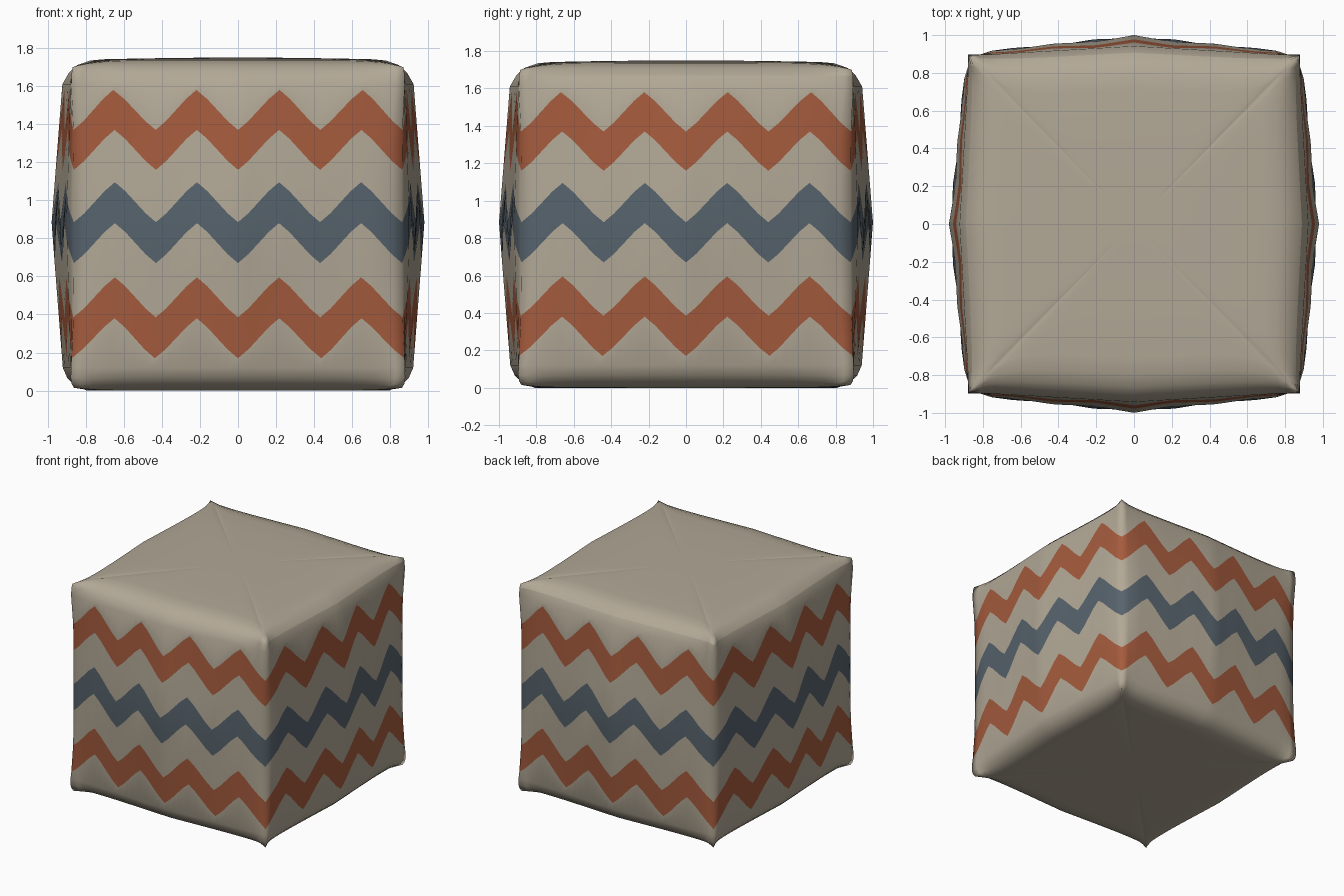
import bpy, bmesh, math

if "Cube" in bpy.data.objects:
    bpy.data.objects.remove(bpy.data.objects["Cube"])

N = 32            # columns per side: four zigzag periods of eight
TOP, MID = 1.75, 0.88


def material(name, rgb):
    m = bpy.data.materials.new(name)
    m.diffuse_color = (*rgb, 1)
    m.use_nodes = True
    m.node_tree.nodes["Principled BSDF"].inputs["Base Color"].default_value = m.diffuse_color
    return m


def lerp(a, b, t):
    return a + (b - a) * t


def half_width(s, z):
    """Bulged distance of a side from the axis; s runs -1..1 between corners."""
    m = max(0, 1 - abs(z - MID) / MID)
    mid, near = 0.93 + 0.07 * m, 0.893 + 0.027 * m
    corner = 0.88 + 0.03 * (1 - m) ** 4
    a = abs(s)
    if a > 0.875:
        return lerp(near, corner, (a - 0.875) / 0.125)
    return lerp(mid, near, a / 0.875)


def zigzag(i):
    """Slightly rounded triangle wave, valleys on the corners."""
    k = i % 8
    return (0, 0.22, 0.5, 0.78, 1)[min(k, 8 - k)]


# rows from bottom to top: (height, zigzag amplitude, inset, corner lift)
rows = [(0.0, 0, 0.12, 0.015), (0.025, 0, 0.06, 0.01), (0.065, 0, 0.02, 0), (0.12, 0, 0, 0)]
rows += [(h, 0.21, 0, 0) for h in (0.17, 0.385, 0.67, 0.885, 1.16, 1.37)]
rows += [(1.61, 0, 0, 0), (1.67, 0, 0.03, 0), (1.71, 0, 0.07, -0.01), (1.735, 0, 0.14, -0.03)]
CREASE = 11
STRIPES = {4: 1, 6: 2, 8: 1}   # band index -> material

bm = bmesh.new()


def make_ring(row):
    h, amp, inset, lift = row
    ring = []
    for side in range(4):
        ca, sa = round(math.cos(side * math.pi / 2)), round(math.sin(side * math.pi / 2))
        for i in range(N):
            s = -1 + 2 * i / N
            z = h + amp * zigzag(i)

            def dist(q):
                return half_width(q, z) - inset * (1 - 0.75 * abs(q) ** 6)
            x, y = s * dist(1), -dist(s)
            ring.append(bm.verts.new(((x * ca - y * sa) * 0.98, x * sa + y * ca,
                                      z + lift * abs(s) ** 8)))
    return ring


def bridge(a, b, mat=0):
    n = len(a)
    for i in range(n):
        j = (i + 1) % n
        bm.faces.new((a[i], a[j], b[j], b[i])).material_index = mat


# side panels with painted zigzag bands
rings = [make_ring(r) for r in rows]
for k in range(len(rings) - 1):
    bridge(rings[k], rings[k + 1], STRIPES.get(k, 0))


# softly domed top and flat base panels
def panel(rim, z, flip):
    prev = rim
    for scale, k in ((0.9, 0.45), (0.6, 0.75), (0.3, 0.95)):
        ring = [bm.verts.new((v.co.x * scale, v.co.y * scale, lerp(v.co.z, z, k))) for v in rim]
        bridge(ring, prev) if flip else bridge(prev, ring)
        prev = ring
    c = bm.verts.new((0, 0, z))
    for i in range(len(prev)):
        a, b = prev[i], prev[(i + 1) % len(prev)]
        bm.faces.new((b, a, c) if flip else (a, b, c))


panel(rings[-1], TOP, False)
panel(rings[0], 0.0, True)

# sewn seam along the top of every side except the soft front
for f in bm.faces:
    f.smooth = True
seam = rings[CREASE]
for i in range(N, 4 * N):
    e = bm.edges.get((seam[i], seam[(i + 1) % len(seam)]))
    if e:
        e.smooth = False

mesh = bpy.data.meshes.new("pouf_cushion")
bm.to_mesh(mesh)
bm.free()
for m in (material("beige fabric", (0.445, 0.392, 0.305)),
          material("rust orange", (0.376, 0.105, 0.047)),
          material("slate blue", (0.095, 0.125, 0.152))):
    mesh.materials.append(m)
pouf = bpy.data.objects.new("pouf_cushion", mesh)
bpy.context.collection.objects.link(pouf)
